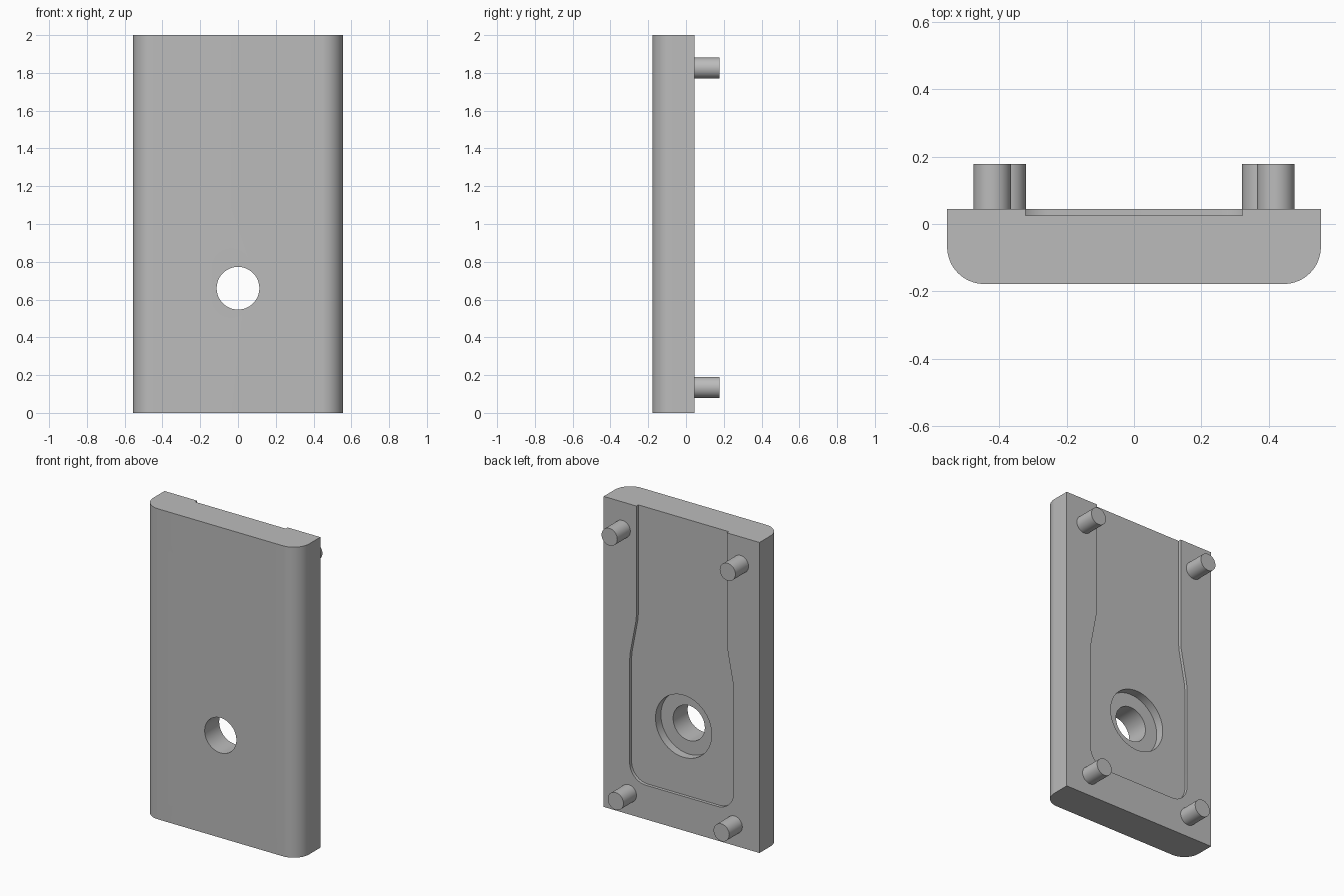
import bpy, bmesh, math
from mathutils import Matrix, Vector

if "Cube" in bpy.data.objects:
    bpy.data.objects.remove(bpy.data.objects["Cube"])

WIDTH, HEIGHT = 0.555, 2.0       # half width, full height
FRONT, BACK = -0.178, 0.045      # y of the two broad faces
HOLE_Z = 0.66

grey = bpy.data.materials.new("plain grey")
grey.use_nodes = True
grey.diffuse_color = (0.5, 0.5, 0.5, 1)
grey.node_tree.nodes["Principled BSDF"].inputs["Base Color"].default_value = (0.5, 0.5, 0.5, 1)


def finish(name, bm):
    bmesh.ops.recalc_face_normals(bm, faces=bm.faces)
    mesh = bpy.data.meshes.new(name)
    bm.to_mesh(mesh)
    bm.free()
    mesh.materials.append(grey)
    obj = bpy.data.objects.new(name, mesh)
    bpy.context.collection.objects.link(obj)
    return obj


def prism(name, outline, offset):
    """Extrude a closed outline of 3D points along an offset."""
    bm = bmesh.new()
    face = bm.faces.new([bm.verts.new(p) for p in outline])
    extruded = bmesh.ops.extrude_face_region(bm, geom=[face])["geom"]
    verts = [v for v in extruded if isinstance(v, bmesh.types.BMVert)]
    bmesh.ops.translate(bm, verts=verts, vec=Vector(offset))
    return finish(name, bm)


def rod(name, x, z, radius, y0, y1, sides=64):
    """Cylinder lying along y."""
    bm = bmesh.new()
    place = Matrix.Translation((x, (y0 + y1) / 2, z)) @ Matrix.Rotation(math.pi / 2, 4, "X")
    bmesh.ops.create_cone(bm, cap_ends=True, segments=sides, radius1=radius,
                          radius2=radius, depth=y1 - y0, matrix=place)
    return finish(name, bm)


def arc(cx, cy, radius, start, end, steps=16):
    angles = [math.radians(start + (end - start) * i / steps) for i in range(steps + 1)]
    return [(cx + radius * math.cos(a), cy + radius * math.sin(a)) for a in angles]


def mirrored(half):
    """Close a right-hand half outline with its mirror image."""
    return half + [(-x, y) for x, y in reversed(half)]


def smooth(obj):
    bpy.ops.object.select_all(action="DESELECT")
    obj.select_set(True)
    bpy.context.view_layer.objects.active = obj
    bpy.ops.object.shade_smooth_by_angle(angle=math.radians(30))


# Plate with rounded front edges
r = 0.11
half = arc(WIDTH - r, FRONT + r, r, -90, 0) + [(WIDTH, BACK)]
plate = prism("plate", [(x, y, 0) for x, y in mirrored(half)], (0, 0, HEIGHT))

# Shallow channel in the back, open at the top and wider below
r = 0.115
half = arc(0.37 - r, 0.22 + r, r, -90, 0) + [
    (0.37, 1.00), (0.367, 1.04), (0.325, 1.26), (0.322, 1.30), (0.322, HEIGHT + 0.1)]
channel = prism("channel_cutter", [(x, 0.025, z) for x, z in mirrored(half)], (0, 0.1, 0))

# Stepped round hole
counterbore = rod("counterbore_cutter", 0, HOLE_Z, 0.2, -0.03, 0.1)
hole = rod("hole_cutter", 0, HOLE_Z, 0.113, -0.3, 0.2)

bpy.context.view_layer.objects.active = plate
for cutter in (channel, counterbore, hole):
    cutter.hide_render = True
    mod = plate.modifiers.new(cutter.name, "BOOLEAN")
    mod.operation, mod.solver, mod.object = "DIFFERENCE", "EXACT", cutter
    bpy.ops.object.modifier_apply(modifier=mod.name)
    bpy.data.objects.remove(cutter)
smooth(plate)

# Four locating pegs on the back, the upper pair set wider
for level, x, z in (("upper", 0.421, 1.825), ("lower", 0.377, 0.135)):
    for side, sign in (("left", 1), ("right", -1)):
        smooth(rod(f"{level}_{side}_peg", sign * x, z, 0.056, BACK - 0.01, 0.178, 32))
